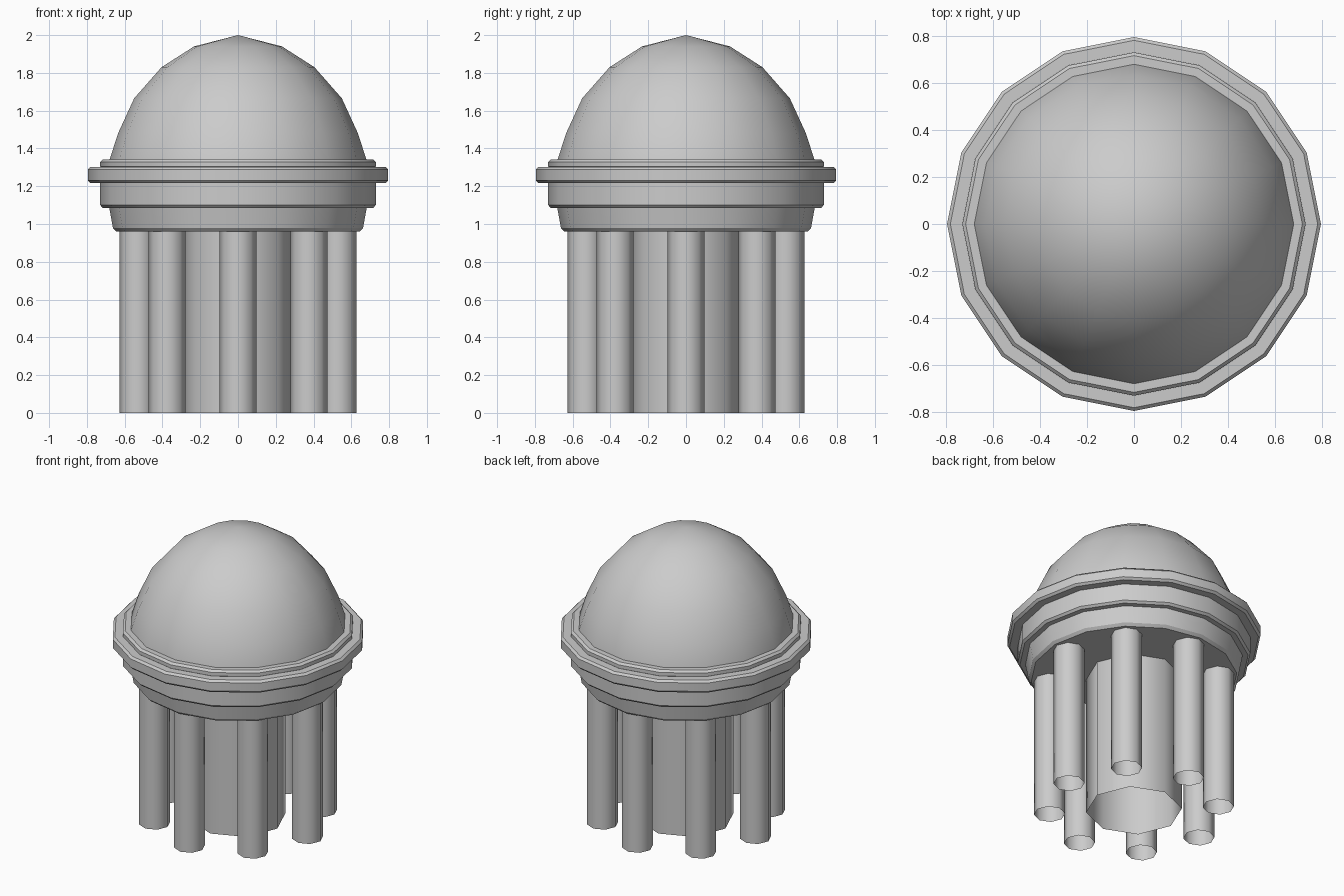
import bpy, bmesh, math

cube = bpy.data.objects.get("Cube")
if cube:
    bpy.data.objects.remove(cube, do_unlink=True)

stone = bpy.data.materials.new("grey stone")
stone.use_nodes = True
grey = (0.6, 0.6, 0.6, 1)
stone.diffuse_color = grey
stone.node_tree.nodes["Principled BSDF"].inputs["Base Color"].default_value = grey


def lathe(name, profile, sides, place=(0, 0, 0), sharp=30):
    """Spin a list of (radius, height) points, bottom to top, about z."""
    bm = bmesh.new()
    rings = []
    for r, z in profile:
        if r == 0:
            rings.append([bm.verts.new((0, 0, z))] * sides)
        else:
            rings.append([bm.verts.new((r * math.cos(a), r * math.sin(a), z))
                          for a in (math.tau * i / sides for i in range(sides))])
    for low, high in zip(rings, rings[1:]):
        for i in range(sides):
            j = (i + 1) % sides
            corners = [low[i], low[j], high[j], high[i]]
            bm.faces.new(list(dict.fromkeys(corners)))
    mesh = bpy.data.meshes.new(name)
    bm.to_mesh(mesh)
    bm.free()
    mesh.materials.append(stone)
    obj = bpy.data.objects.new(name, mesh)
    obj.location = place
    bpy.context.collection.objects.link(obj)
    bpy.ops.object.select_all(action="DESELECT")
    obj.select_set(True)
    bpy.context.view_layer.objects.active = obj
    bpy.ops.object.shade_smooth_by_angle(angle=math.radians(sharp))
    return obj


def band(name, radius, bottom, top, bevel=0.014):
    """Solid disc with chamfered rims."""
    inner = radius - bevel
    return lathe(name, [(0, bottom), (inner, bottom), (radius, bottom + bevel),
                        (radius, top - bevel), (inner, top), (0, top)], 16)


# Dome
lathe("dome", [(0.69, 1.25), (0.68, 1.34), (0.635, 1.48), (0.55, 1.665),
               (0.405, 1.83), (0.233, 1.94), (0, 2)], 16)

# Stacked entablature
lathe("lower_bowl", [(0, 0.96), (0.645, 0.96), (0.662, 0.978), (0.684, 1.1)], 16)
band("frieze", 0.73, 1.086, 1.23)
band("cornice", 0.795, 1.217, 1.303)
band("dome_base_ring", 0.73, 1.29, 1.342)

# Hollow core and ring of columns, open at the foot
lathe("central_core", [(0.3, 0), (0.3, 0.965)], 8, sharp=60)
for n in range(8):
    a = math.tau * n / 8
    lathe(f"column_{n + 1}", [(0.098, 0), (0.098, 0.965)], 8,
          (0.53 * math.cos(a), 0.53 * math.sin(a), 0), sharp=60)
